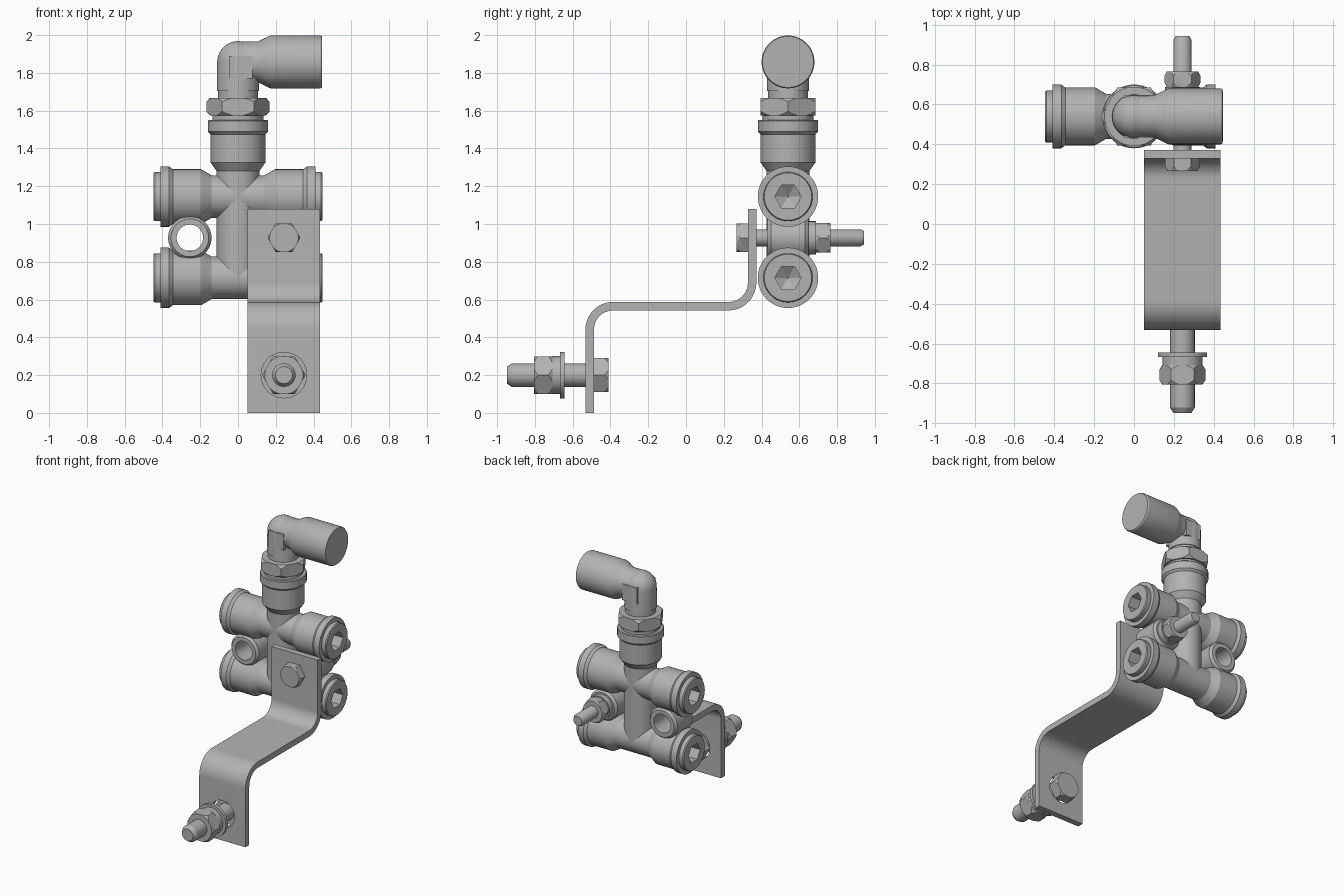
import bpy, bmesh, math

cube = bpy.data.objects.get("Cube")
if cube:
    bpy.data.objects.remove(cube, do_unlink=True)

metal = bpy.data.materials.new("grey_metal")
metal.use_nodes = True
GREY = (0.45, 0.45, 0.45, 1)
metal.diffuse_color = GREY
metal.node_tree.nodes["Principled BSDF"].inputs["Base Color"].default_value = GREY

PORT_Y = 0.54
BOLT_X = 0.243


def finish(name, bm):
    bmesh.ops.remove_doubles(bm, verts=bm.verts, dist=1e-5)
    bmesh.ops.recalc_face_normals(bm, faces=bm.faces)
    mesh = bpy.data.meshes.new(name)
    bm.to_mesh(mesh)
    bm.free()
    mesh.materials.append(metal)
    obj = bpy.data.objects.new(name, mesh)
    bpy.context.collection.objects.link(obj)
    return obj


def smooth(obj):
    bpy.ops.object.select_all(action="DESELECT")
    obj.select_set(True)
    bpy.context.view_layer.objects.active = obj
    bpy.ops.object.shade_smooth_by_angle(angle=math.radians(30))
    return obj


def lathe(name, profile, axis="Z", at=(0, 0, 0), sides=48, closed=False):
    """Revolve (radius, height) pairs round an axis; open profiles get end caps."""
    if not closed:
        profile = [(0, profile[0][1])] + profile + [(0, profile[-1][1])]
    place = {"X": lambda c, s, h: (h, c, s),
             "Y": lambda c, s, h: (c, h, s),
             "Z": lambda c, s, h: (c, s, h)}[axis]
    bm = bmesh.new()
    rings = []
    for r, h in profile:
        ring = []
        for i in range(sides):
            a = math.tau * i / sides
            p = place(r * math.cos(a), r * math.sin(a), h)
            ring.append(bm.verts.new([p[k] + at[k] for k in range(3)]))
        rings.append(ring)
    pairs = list(zip(rings, rings[1:]))
    if closed:
        pairs.append((rings[-1], rings[0]))
    for a, b in pairs:
        for i in range(sides):
            j = (i + 1) % sides
            bm.faces.new((a[i], a[j], b[j], b[i]))
    return smooth(finish(name, bm))


def boolean(obj, cutter, operation="DIFFERENCE"):
    mod = obj.modifiers.new("cut", "BOOLEAN")
    mod.operation = operation
    mod.solver = "EXACT"
    mod.object = cutter
    bpy.ops.object.select_all(action="DESELECT")
    bpy.context.view_layer.objects.active = obj
    obj.select_set(True)
    bpy.ops.object.modifier_apply(modifier=mod.name)
    bpy.data.objects.remove(cutter, do_unlink=True)
    return smooth(obj)


def hexagon(name, corner, low, high, axis, at, chamfer_low=True, chamfer_high=True):
    """Hexagonal nut or head with turned chamfers on the chosen ends."""
    c, big = 0.025, corner * 1.02
    flat = corner * 0.88
    obj = lathe(name, [(corner, low), (corner, high)], axis, at, 6)
    turn = [(flat, low), (big, low + c)] if chamfer_low else [(big, low - c)]
    turn += [(big, high - c), (flat, high)] if chamfer_high else [(big, high + c)]
    return boolean(obj, lathe("turning", turn, axis, at), "INTERSECT")


# Manifold: two cross tubes, each with a socketed plug at both ends
for level, z in (("upper", 1.145), ("lower", 0.715)):
    at = (0, PORT_Y, z)
    half = [(0.113, 0.14), (0.145, 0.195), (0.145, 0.345),
            (0.16, 0.365), (0.16, 0.41)]
    full = [(r, -h) for r, h in reversed(half)] + half
    lathe(level + "_cross_tube", full, "X", at)
    for side, s in (("left", 1), ("right", -1)):
        plug = lathe(f"{level}_{side}_plug",
                     [(0.12, s * 0.38), (0.13, s * 0.40), (0.13, s * 0.44), (0.125, s * 0.447)],
                     "X", at)
        # socket with a drilled conical bottom
        for target in (plug, bpy.data.objects[level + "_cross_tube"]):
            socket = lathe("socket", [(0.07, s * 0.5), (0.07, s * 0.35), (0.005, s * 0.31)],
                           "X", at, 6)
            boolean(target, socket)

# Vertical tube and top port
lathe("riser_tube", [(0.113, 0.715), (0.113, 1.28), (0.145, 1.325), (0.145, 1.475),
                     (0.16, 1.49), (0.16, 1.545), (0.155, 1.55)], "Z", (0, PORT_Y, 0))

# Mounting lugs between the cross tubes
for side, x in (("left", BOLT_X), ("right", -0.255)):
    lathe(side + "_lug", [(0.07, -0.108), (0.1, -0.108), (0.115, -0.09),
                          (0.115, 0.09), (0.1, 0.108), (0.07, 0.108)],
          "Y", (x, PORT_Y, 0.927), closed=True)

# Elbow fitting on top
top = (0, PORT_Y, 0)
lathe("fitting_base", [(0.135, 1.53), (0.135, 1.585)], "Z", top)
hexagon("fitting_hex", 0.168, 1.575, 1.668, "Z", top)
lathe("fitting_neck", [(0.105, 1.65), (0.105, 1.715)], "Z", top)
R, ELBOW_Z = 0.11, 1.858
dome = [(R * math.cos(math.radians(a)), ELBOW_Z + R * math.sin(math.radians(a)))
        for a in range(0, 90, 9)]
lathe("elbow_upright", [(0.112, 1.705)] + dome + [(0.001, ELBOW_Z + R)], "Z", top)
lathe("elbow_arm", [(0.107, 0), (0.107, 0.105), (0.135, 0.16), (0.14, 0.175),
                    (0.14, 0.437), (0.135, 0.445)], "X", (0, PORT_Y, ELBOW_Z))

# Flat mitre pad across the elbow
bm = bmesh.new()
bmesh.ops.create_cube(bm, size=1)
bmesh.ops.scale(bm, vec=(0.125, 0.216, 0.12), verts=bm.verts)
bmesh.ops.translate(bm, vec=(0.015, PORT_Y, 1.83), verts=bm.verts)
finish("elbow_pad", bm)

# Bent bracket strip
LOW_Y, MID_Z, HIGH_Y, BEND, HALF = -0.51, 0.565, 0.35, 0.125, 0.0225


def strip_edge(d):
    pts = [(LOW_Y - d, 0)]
    for cy, cz, r, start in ((LOW_Y + BEND, MID_Z - BEND, BEND + d, 180),
                             (HIGH_Y - BEND, MID_Z + BEND, BEND - d, -90)):
        turn = -90 if start > 0 else 90
        for i in range(13):
            a = math.radians(start + turn * i / 12)
            pts.append((cy + r * math.cos(a), cz + r * math.sin(a)))
    return pts + [(HIGH_Y - d, 1.08)]


bm = bmesh.new()
outline = strip_edge(HALF) + strip_edge(-HALF)[::-1]
face = bm.faces.new([bm.verts.new((0.05, y, z)) for y, z in outline])
ext = bmesh.ops.extrude_face_region(bm, geom=[face])
bmesh.ops.translate(bm, vec=(0.385, 0, 0),
                    verts=[v for v in ext["geom"] if isinstance(v, bmesh.types.BMVert)])
bracket = finish("bracket", bm)
LOWER = (BOLT_X, 0, 0.2)
UPPER = (BOLT_X, 0, 0.927)
boolean(bracket, lathe("bolt_hole", [(0.1, -0.6), (0.1, -0.4)], "Y", LOWER))

# Upper bolt clamps the bracket to the left lug
hexagon("upper_bolt_head", 0.087, 0.267, 0.328, "Y", UPPER, chamfer_high=False)
lathe("upper_bolt_shank", [(0.045, 0.3), (0.045, 0.925), (0.035, 0.943)], "Y", UPPER)
lathe("upper_washer", [(0.088, 0.647), (0.088, 0.688)], "Y", UPPER)
hexagon("upper_nut", 0.09, 0.688, 0.765, "Y", UPPER)

# Lower bolt with washers and nut
hexagon("lower_bolt_head", 0.104, -0.487, -0.41, "Y", LOWER, chamfer_low=False)
lathe("lower_bolt_shank", [(0.045, -0.948), (0.062, -0.922), (0.062, -0.45)], "Y", LOWER)
lathe("lower_flat_washer", [(0.123, -0.668), (0.123, -0.644)], "Y", LOWER)
lathe("lower_spring_washer", [(0.1, -0.71), (0.1, -0.668)], "Y", LOWER)
hexagon("lower_nut", 0.115, -0.805, -0.708, "Y", LOWER)
